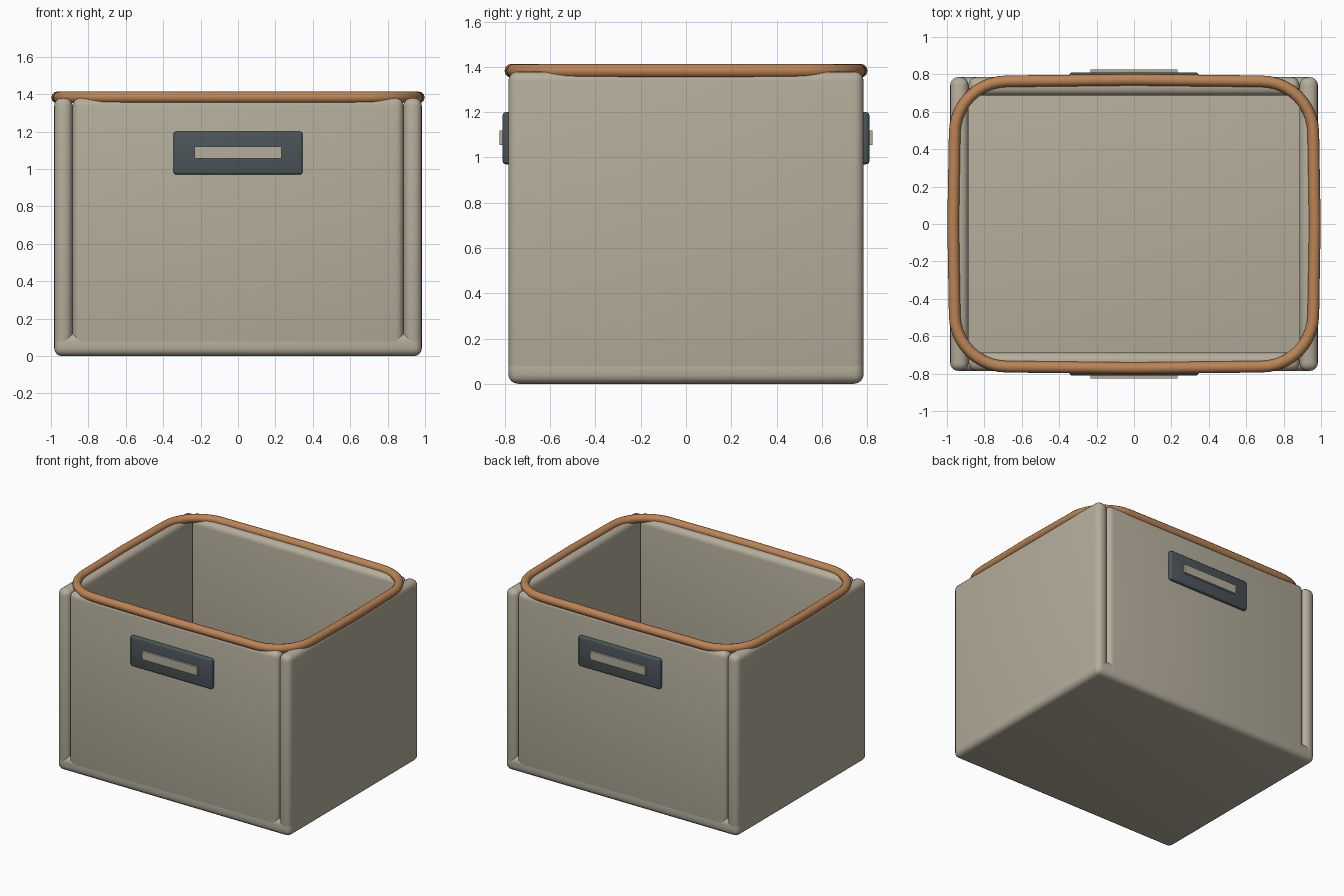
import bpy, math

if "Cube" in bpy.data.objects:
    bpy.data.objects.remove(bpy.data.objects["Cube"])

def material(name, rgb):
    m = bpy.data.materials.new(name)
    m.diffuse_color = (*rgb, 1)
    m.use_nodes = True
    m.node_tree.nodes["Principled BSDF"].inputs["Base Color"].default_value = m.diffuse_color
    return m

FABRIC = material("fabric", (0.46, 0.42, 0.33))
TAN = material("tan_rim", (0.50, 0.23, 0.09))
SLATE = material("slate", (0.07, 0.09, 0.10))

def box(name, lo, hi, mat, bevel=0.0, segments=4):
    bpy.ops.mesh.primitive_cube_add(size=1, location=[(a + b) / 2 for a, b in zip(lo, hi)])
    ob = bpy.context.object
    ob.name = name
    ob.scale = [b - a for a, b in zip(lo, hi)]
    bpy.ops.object.transform_apply(location=False, rotation=False, scale=True)
    ob.data.materials.append(mat)
    if bevel:
        m = ob.modifiers.new("bevel", 'BEVEL')
        m.width, m.segments = bevel, segments
        bpy.ops.object.modifier_apply(modifier=m.name)
        bpy.ops.object.shade_smooth_by_angle(angle=math.radians(35))
    return ob

W, D, H, T = 0.983, 0.785, 1.38, 0.098   # half width, half depth, height, wall thickness

# Padded base and four walls
box("base", (-W, -D, 0), (W, D, 0.12), FABRIC, 0.042)
for s, side in ((-1, "left"), (1, "right")):
    x = sorted((s * W, s * (W - T)))
    box(side + "_wall", (x[0], -D, 0.035), (x[1], D, H), FABRIC, 0.042)
for s, side in ((-1, "front"), (1, "back")):
    y = sorted((s * D, s * (D - T)))
    box(side + "_wall", (-W + T, y[0], 0.035), (W - T, y[1], H), FABRIC, 0.042)

    # Handle plate frame with a raised grip
    y = sorted((s * 0.76, s * 0.81))
    box(side + "_handle_plate", (-0.345, y[0], 0.97), (0.345, y[1], 1.20), SLATE, 0.014, 3)
    y = sorted((s * 0.77, s * 0.825))
    box(side + "_handle_grip", (-0.232, y[0], 1.055), (0.232, y[1], 1.12), FABRIC)

# Rounded tube rim, sides bowing out very slightly
def rim_points(hx, hy, r, steps=10, bow=0.008):
    pts = []
    for q, (sx, sy) in enumerate(((1, 1), (-1, 1), (-1, -1), (1, -1))):
        for i in range(steps + 1):
            a = math.radians(90 * (q + i / steps))
            pts.append((sx * (hx - bow - r) + r * math.cos(a),
                        sy * (hy - bow - r) + r * math.sin(a)))
        pts.append(((0, hy), (-hx, 0), (0, -hy), (hx, 0))[q])
    return pts

curve = bpy.data.curves.new("rim", 'CURVE')
curve.dimensions = '3D'
curve.bevel_depth, curve.bevel_resolution = 0.031, 4
pts = rim_points(0.967, 0.771, 0.28)
spline = curve.splines.new('POLY')
spline.points.add(len(pts) - 1)
for p, (x, y) in zip(spline.points, pts):
    p.co = (x, y, 1.383, 1)
spline.use_cyclic_u = True
rim = bpy.data.objects.new("rim", curve)
bpy.context.collection.objects.link(rim)
curve.materials.append(TAN)
bpy.ops.object.select_all(action='DESELECT')
rim.select_set(True)
bpy.context.view_layer.objects.active = rim
bpy.ops.object.convert(target='MESH')
bpy.ops.object.shade_smooth_by_angle(angle=math.radians(40))
